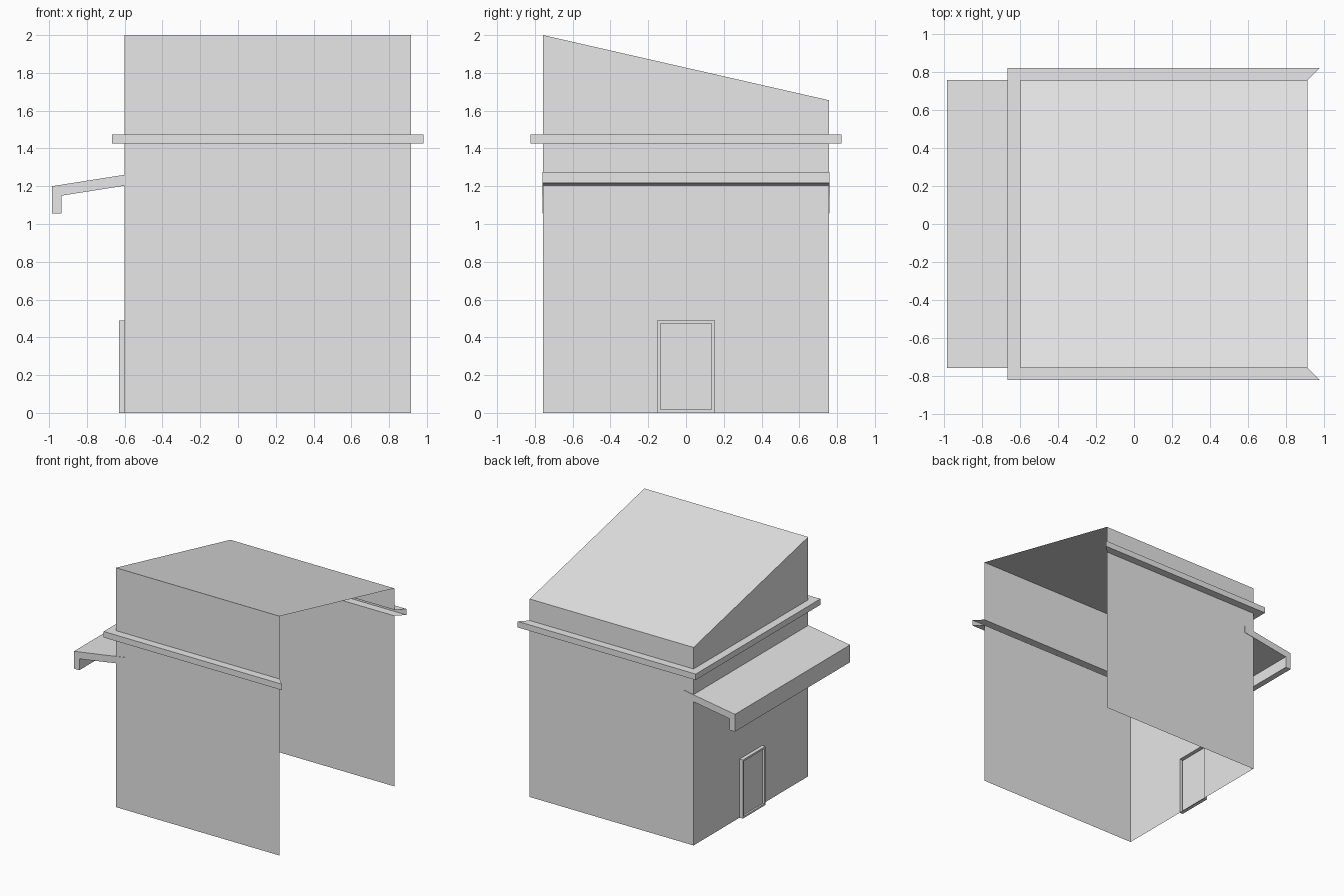
import bpy
import bmesh

if "Cube" in bpy.data.objects:
    bpy.data.objects.remove(bpy.data.objects["Cube"], do_unlink=True)

# Single plain grey
grey = bpy.data.materials.new("plain_grey")
grey.use_nodes = True
COLOUR = (0.8, 0.8, 0.8, 1)
grey.diffuse_color = COLOUR
grey.node_tree.nodes["Principled BSDF"].inputs["Base Color"].default_value = COLOUR

# Main dimensions
X0, X1, H = -0.6, 0.915, 0.757
Z_LOW, Z_HIGH = 1.425, 1.475
Z_FRONT, Z_BACK = 2.0, 1.655
DOOR_W, DOOR_H = 0.15, 0.49


def add_object(name, polygons, weld=True, recalc=False):
    """Make a flat-shaded object from a list of polygons (point lists)."""
    bm = bmesh.new()
    for points in polygons:
        bm.faces.new([bm.verts.new(p) for p in points])
    if weld:
        bmesh.ops.remove_doubles(bm, verts=bm.verts, dist=0.0001)
    if recalc:
        bmesh.ops.recalc_face_normals(bm, faces=bm.faces)
    mesh = bpy.data.meshes.new(name)
    bm.to_mesh(mesh)
    bm.free()
    mesh.materials.append(grey)
    obj = bpy.data.objects.new(name, mesh)
    bpy.context.collection.objects.link(obj)
    return obj


def ring(offset, z_front, z_back=None):
    """Three-sided plan outline, open toward +x, with mitred corners."""
    z_back = z_front if z_back is None else z_back
    left, right, side = X0 - offset, X1 + offset, H + offset
    return [(right, -side, z_front), (left, -side, z_front),
            (left, side, z_back), (right, side, z_back)]


def bridge(lower, upper, closed=False):
    """Quads joining two matching outlines."""
    n = len(lower)
    return [[lower[i], upper[i], upper[(i + 1) % n], lower[(i + 1) % n]]
            for i in range(n if closed else n - 1)]


def side_panel(y_a, y_b, z_a, z_b):
    """Rectangle in the side wall, facing -x."""
    return [(X0, y_a, z_a), (X0, y_a, z_b), (X0, y_b, z_b), (X0, y_b, z_a)]


# Lower walls, the side one with a doorway
front, side, back = bridge(ring(0, 0), ring(0, Z_LOW))
add_object("lower_walls", [
    front, back,
    side_panel(-H, -DOOR_W, 0, Z_LOW),
    side_panel(DOOR_W, H, 0, Z_LOW),
    side_panel(-DOOR_W, DOOR_W, DOOR_H, Z_LOW),
])

# Cornice: channel hollow toward the inside
LEDGE = 0.066
cornice_rings = [ring(0, Z_LOW), ring(LEDGE, Z_LOW), ring(LEDGE, Z_HIGH), ring(0, Z_HIGH)]
add_object("cornice", [quad for a, b in zip(cornice_rings, cornice_rings[1:])
                       for quad in bridge(a, b)])

# Upper walls and sloping roof
eaves = ring(0, Z_FRONT, Z_BACK)
add_object("upper_walls", bridge(ring(0, Z_HIGH), eaves))
add_object("roof", [eaves[::-1]])


# Door: raised surround with a slightly sunken panel
def door_ring(x, inset):
    w, low, high = DOOR_W - inset, inset, DOOR_H - inset
    return [(x, -w, low), (x, w, low), (x, w, high), (x, -w, high)]


RIM = 0.015
door_rings = [door_ring(X0, 0), door_ring(X0 - 0.03, 0),
              door_ring(X0 - 0.03, RIM), door_ring(X0 - 0.015, RIM)]
door_faces = [quad[::-1] for a, b in zip(door_rings, door_rings[1:])
              for quad in bridge(a, b, closed=True)]
add_object("door", door_faces + [door_rings[-1][::-1]])

# Awning: bent sloping slab passing a little way through the wall
profile = [(-0.51, 1.275), (-0.985, 1.2), (-0.985, 1.055),
           (-0.935, 1.055), (-0.935, 1.15), (-0.51, 1.217)]
AWNING_HALF = H + 0.003
near = [(x, -AWNING_HALF, z) for x, z in profile]
far = [(x, AWNING_HALF, z) for x, z in profile]
add_object("awning", bridge(near, far, closed=True) + [near, far[::-1]], recalc=True)
